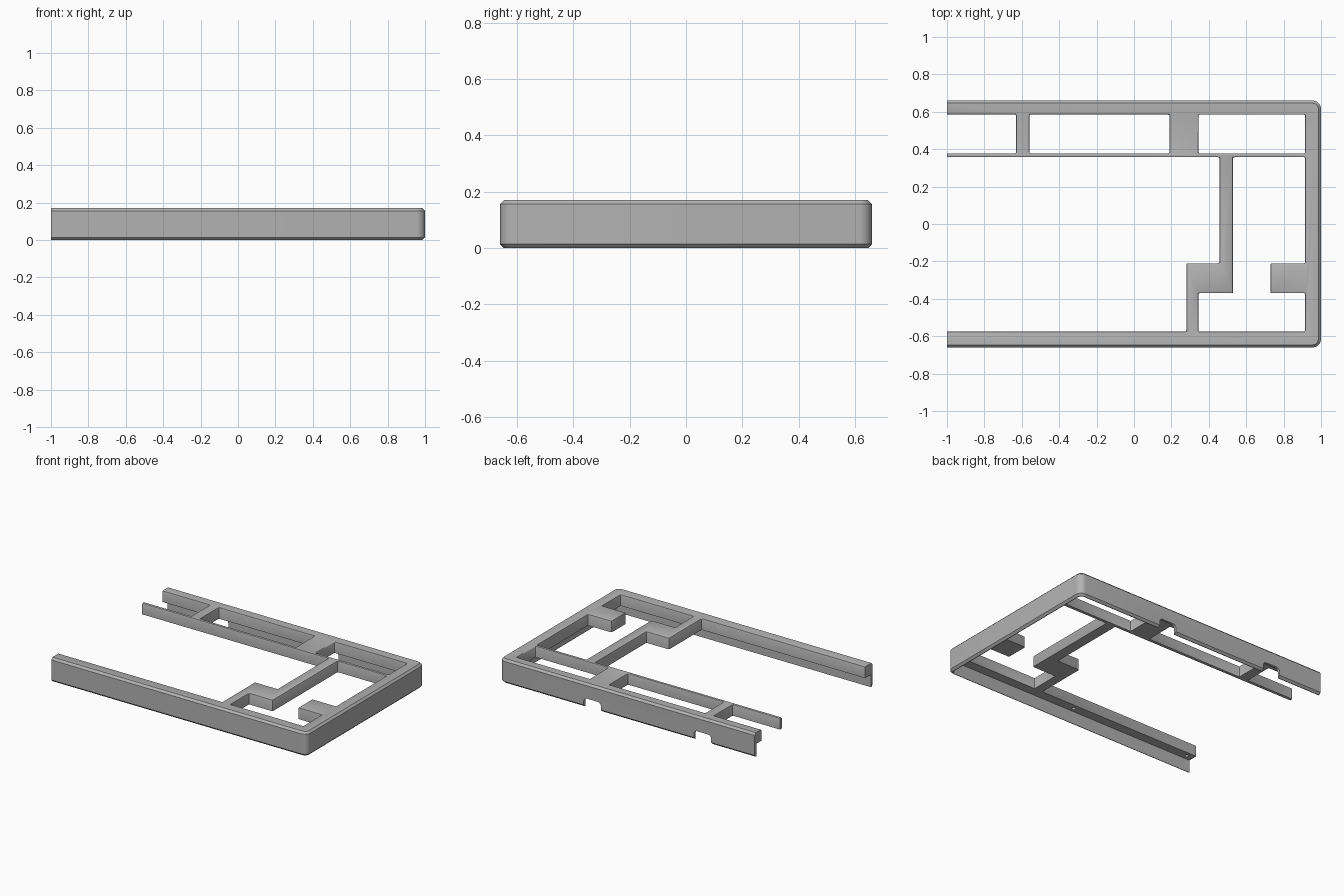
import bpy, bmesh
from mathutils import Matrix

if "Cube" in bpy.data.objects:
    bpy.data.objects.remove(bpy.data.objects["Cube"])

HEIGHT = 0.17
PLATE_BOTTOM = 0.09
HALF_DEPTH = 0.66
WALL = 0.018

grey = bpy.data.materials.new("case grey")
grey.use_nodes = True
grey.diffuse_color = (0.45, 0.45, 0.45, 1)
grey.node_tree.nodes["Principled BSDF"].inputs["Base Color"].default_value = (0.45, 0.45, 0.45, 1)


def finish(name, bm):
    bmesh.ops.recalc_face_normals(bm, faces=bm.faces)
    mesh = bpy.data.meshes.new(name)
    bm.to_mesh(mesh)
    bm.free()
    ob = bpy.data.objects.new(name, mesh)
    bpy.context.collection.objects.link(ob)
    ob.data.materials.append(grey)
    return ob


def prism(name, outline, z0, z1, radius=0, chamfer=0):
    """Extrude an outline upward, round its upright edges, chamfer the rims."""
    bm = bmesh.new()
    base = bm.faces.new([bm.verts.new((x, y, z0)) for x, y in outline])
    up = bmesh.ops.extrude_face_region(bm, geom=[base])["geom"]
    bmesh.ops.translate(bm, vec=(0, 0, z1 - z0),
                        verts=[v for v in up if isinstance(v, bmesh.types.BMVert)])
    if radius:
        upright = [e for e in bm.edges if abs(e.verts[0].co.z - e.verts[1].co.z) > 1e-4]
        bmesh.ops.bevel(bm, geom=upright, offset=radius, segments=6, profile=0.5, affect='EDGES')
    if chamfer:
        rims = [e for e in bm.edges if abs(e.verts[0].co.z - e.verts[1].co.z) < 1e-4]
        bmesh.ops.bevel(bm, geom=rims, offset=chamfer, segments=1, affect='EDGES')
    return finish(name, bm)


def rect(x0, x1, y0, y1):
    return [(x0, y0), (x1, y0), (x1, y1), (x0, y1)]


def apply(ob, mod):
    bpy.context.view_layer.objects.active = ob
    bpy.ops.object.modifier_apply(modifier=mod.name)


def cut(ob, cutter):
    cutter.hide_render = True
    mod = ob.modifiers.new("cut", 'BOOLEAN')
    mod.operation = 'DIFFERENCE'
    mod.solver = 'EXACT'
    mod.object = cutter
    apply(ob, mod)
    bpy.data.objects.remove(cutter)


# Outer block, left overlong so that its open end can be cut flat later
case = prism("case_frame", rect(-1.2, 1, -HALF_DEPTH, HALF_DEPTH), 0, HEIGHT, 0.045, 0.014)

# Openings through the top plate
openings = {
    "end_window": rect(-1.3, -0.63, 0.378, 0.585),
    "middle_window": rect(-0.56, 0.19, 0.378, 0.585),
    "corner_window": rect(0.345, 0.915, 0.378, 0.585),
    "main_opening": [(-1.3, -0.575), (0.28, -0.575), (0.28, -0.21), (0.457, -0.21),
                     (0.457, 0.357), (-1.3, 0.357)],
    "side_opening": [(0.345, -0.575), (0.915, -0.575), (0.915, -0.37), (0.73, -0.37),
                     (0.73, -0.21), (0.915, -0.21), (0.915, 0.357), (0.53, 0.357),
                     (0.53, -0.37), (0.345, -0.37)],
}
for name, outline in openings.items():
    cut(case, prism(name, outline, -0.1, 0.3))

# Soft rims around the openings
rim = case.modifiers.new("rim", 'BEVEL')
rim.width = 0.007
rim.segments = 2
rim.limit_method = 'ANGLE'
rim.angle_limit = 1.2
apply(case, rim)

# Hollow underside, leaving a thin outer wall
inner = HALF_DEPTH - WALL
cut(case, prism("hollow", rect(-1.4, 1 - WALL, -inner, inner), -0.1, PLATE_BOTTOM, 0.03))

# Rounded notches in the bottom of the back wall
for x in (0.272, -0.592):
    notch = prism("notch", rect(-0.067, 0.067, -0.065, 0.065), -0.05, 0.05, 0.025)
    notch.data.transform(Matrix.Translation((x, HALF_DEPTH, 0)) @ Matrix.Rotation(1.5708, 4, 'X'))
    cut(case, notch)

# Small screw holes in the underside of the front bar
for x in (-0.01, -0.95):
    bm = bmesh.new()
    bmesh.ops.create_cone(bm, cap_ends=True, segments=16, radius1=0.012, radius2=0.012,
                          depth=0.08, matrix=Matrix.Translation((x, -0.61, PLATE_BOTTOM)))
    cut(case, finish("screw_hole", bm))

# Flat open end
cut(case, prism("end_cut", rect(-1.5, -1, -1, 1), -0.5, 0.5))

bpy.ops.object.select_all(action='DESELECT')
case.select_set(True)
bpy.context.view_layer.objects.active = case
bpy.ops.object.shade_smooth_by_angle(angle=0.55)
